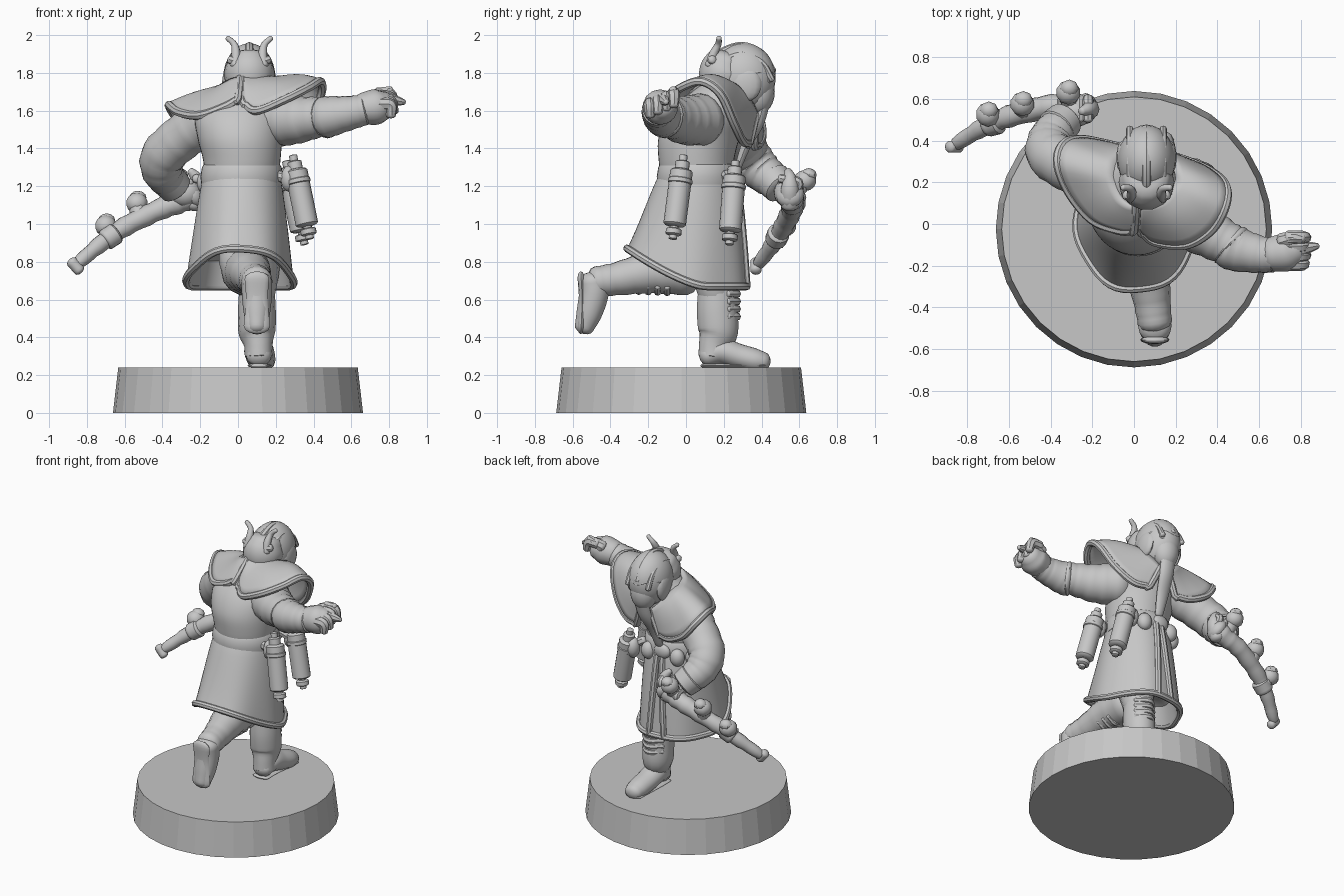
import bpy, bmesh, math
from mathutils import Vector

V = Vector
MAT = bpy.data.materials.new("plain_grey")
MAT.diffuse_color = (0.57, 0.57, 0.57, 1)


def finish(name, bm, angle=40, smooth=True):
    bmesh.ops.recalc_face_normals(bm, faces=bm.faces[:])
    me = bpy.data.meshes.new(name)
    bm.to_mesh(me)
    bm.free()
    me.materials.append(MAT)
    if smooth:
        me.polygons.foreach_set("use_smooth", [True] * len(me.polygons))
        me.set_sharp_from_angle(angle=math.radians(angle))
    ob = bpy.data.objects.new(name, me)
    bpy.context.collection.objects.link(ob)
    return ob


def spline(pts, steps=5):
    """Smooth curve through points of any dimension."""
    P = [V(p) for p in pts]
    P = [2 * P[0] - P[1]] + P + [2 * P[-1] - P[-2]]
    out = []
    for i in range(1, len(P) - 2):
        a, b, c, d = P[i - 1:i + 3]
        for k in range(steps):
            t = k / steps
            out.append(0.5 * (2 * b + (c - a) * t + (2 * a - 5 * b + 4 * c - d) * t * t
                              + (3 * b - a - 3 * c + d) * t ** 3))
    return out + [P[-2]]


def loft(name, rings, caps=True, angle=40, closed=False):
    bm = bmesh.new()
    R = [[bm.verts.new(p) for p in r] for r in rings]
    n = len(R[0])
    for a, b in zip(R, R[1:] + (R[:1] if closed else [])):
        for i in range(n):
            bm.faces.new((a[i], a[(i + 1) % n], b[(i + 1) % n], b[i]))
    if caps and not closed:
        bm.faces.new(R[0])
        bm.faces.new(R[-1])
    return finish(name, bm, angle)


def tube(name, pts, n=14, aspect=1, ref=(1, 0, 0), cap=0.6, steps=5, fold=0, closed=False):
    """Rounded limb through (x, y, z, radius) points."""
    S = spline(pts, steps) if steps else [V(p) for p in pts]
    C, rad = [p.xyz for p in S], [p[3] for p in S]
    rings, u = [], V(ref)
    for i, c in enumerate(C):
        lo, hi = (C[i - 1], C[(i + 1) % len(C)]) if closed else (C[max(i - 1, 0)], C[min(i + 1, len(C) - 1)])
        t = (hi - lo).normalized()
        u = (u - u.dot(t) * t)
        if u.length < 0.05:
            u = t.orthogonal()
        u.normalize()
        w = t.cross(u)
        r = rad[i] * (1 + fold * math.sin(i * 2.2))

        def ring(off, s):
            return [c + t * off + (u * math.cos(k * math.tau / n) + w * aspect * math.sin(k * math.tau / n)) * r * s
                    for k in range(n)]
        ang = [math.radians(a) for a in (80, 55, 28)]
        if i == 0 and cap and not closed:
            rings += [ring(-r * cap * math.sin(a), math.cos(a)) for a in ang]
        rings.append(ring(0, 1))
        if i == len(C) - 1 and cap and not closed:
            rings += [ring(r * cap * math.sin(a), math.cos(a)) for a in reversed(ang)]
    return loft(name, rings, closed=closed)


def ball(name, c, s, seg=20):
    bm = bmesh.new()
    bmesh.ops.create_uvsphere(bm, u_segments=seg, v_segments=seg // 2 + 2, radius=1)
    for v in bm.verts:
        v.co = V((v.co.x * s[0], v.co.y * s[1], v.co.z * s[2])) + V(c)
    return finish(name, bm)


def ellipse(cx, cy, rx, ry, z, n=40):
    return [V((cx + rx * math.cos(k * math.tau / n), cy + ry * math.sin(k * math.tau / n), z)) for k in range(n)]


# Round tapered base
bm = bmesh.new()
bmesh.ops.create_cone(bm, cap_ends=True, segments=32, radius1=0.662, radius2=0.634, depth=0.24)
bmesh.ops.translate(bm, verts=bm.verts, vec=(0, -0.025, 0.12))
finish("base", bm, smooth=False)

# Standing leg, boot and foot
tube("front_thigh", [(0.09, 0.1, 0.86, 0.125), (0.1, 0.14, 0.76, 0.12), (0.1, 0.16, 0.62, 0.095)])
tube("front_boot_shaft", [(0.1, 0.165, 0.65, 0.094), (0.1, 0.165, 0.54, 0.1), (0.1, 0.17, 0.43, 0.098),
                          (0.108, 0.15, 0.36, 0.076), (0.11, 0.145, 0.3, 0.074)], aspect=1.1, cap=0.15)
tube("front_foot", [(0.11, 0.11, 0.3, 0.066), (0.112, 0.19, 0.325, 0.08), (0.118, 0.28, 0.3, 0.078),
                    (0.125, 0.36, 0.28, 0.074), (0.125, 0.41, 0.27, 0.062)], aspect=0.85)
tube("front_sole", [(0.11, 0.1, 0.25, 0.06), (0.11, 0.2, 0.25, 0.06), (0.125, 0.41, 0.25, 0.066)], aspect=0.2, cap=0.4)
for i in range(4):
    z = 0.51 + i * 0.04
    tube("front_boot_strap", [(0.03, 0.22, z, 0.02), (0.1, 0.268, z, 0.023), (0.17, 0.22, z, 0.02)], n=8)

# Trailing leg, kicked up behind
tube("rear_thigh", [(0.03, 0.07, 0.88, 0.13), (0.03, 0.03, 0.8, 0.13), (0.05, -0.06, 0.745, 0.125)])
tube("rear_shin", [(0.04, 0.0, 0.75, 0.13), (0.06, -0.18, 0.745, 0.115), (0.085, -0.36, 0.71, 0.09),
                   (0.1, -0.47, 0.695, 0.082)], fold=0.02)
tube("rear_boot", [(0.1, -0.49, 0.7, 0.08), (0.1, -0.488, 0.63, 0.08), (0.1, -0.512, 0.53, 0.07),
                   (0.1, -0.54, 0.45, 0.052)])
tube("rear_sole", [(0.1, -0.555, 0.71, 0.065), (0.1, -0.55, 0.6, 0.058), (0.1, -0.555, 0.46, 0.07)], aspect=0.3)
for i in range(6):
    y = -0.1 - i * 0.05
    z = 0.638 + i * 0.002
    tube("rear_shin_strap", [(0.01, y, z + 0.03, 0.018), (0.07, y, z, 0.02), (0.13, y, z + 0.03, 0.018)], n=8)


# Flared coat skirt, hem rising at the back, shallow hollow underneath
def skirt(a, t):
    s = 1 + 0.02 * t * math.sin(6 * a + 1)
    f = t ** 0.75
    x = 0.02 - 0.01 * t + (0.195 + 0.085 * f) * math.cos(a) * s
    y = 0.06 - 0.055 * t + (0.19 + 0.13 * f) * math.sin(a) * s
    hem = 0.67 + 0.2 * max(0, (0.1 - y) / 0.41) ** 1.4
    return V((x, y, 1.28 + (hem - 1.28) * t))


def skirt_ring(t, s=1):
    c = V((0.01, 0.01, 0))
    return [c + (p - c) * s + V((0, 0, p.z * (1 - s))) for p in (skirt(k * math.tau / N, t) for k in range(N))]


N = 56
loft("coat_skirt", [skirt_ring(j / 12) for j in range(13)] + [skirt_ring(1, 0.93), skirt_ring(0.9, 0.91),
                                                              skirt_ring(0.78, 0.88), skirt_ring(0.72, 0.7)])
tube("coat_hem", [(*p, 0.021) for p in skirt_ring(1)], n=8, steps=0, closed=True)
for da in (-0.2, 0.2):
    tube("coat_front_trim", [(*skirt(math.pi / 2 + da * (0.4 + 0.6 * j / 8), j / 8), 0.022) for j in range(9)], n=8, steps=0)

# Torso leaning forward
prof = spline([(0.02, 0.06, 0.195, 0.19, 1.24), (0.02, 0.055, 0.205, 0.2, 1.34), (0.01, 0.07, 0.225, 0.215, 1.46),
               (0.01, 0.12, 0.235, 0.21, 1.58), (0.03, 0.18, 0.18, 0.16, 1.69), (0.05, 0.24, 0.1, 0.11, 1.77)])
loft("torso", [ellipse(*p) for p in prof])
loft("belt", [ellipse(0.02, 0.06, r - 0.004, r - 0.008, z) for r, z in
              ((0.19, 1.2), (0.218, 1.21), (0.223, 1.25), (0.215, 1.3), (0.206, 1.315), (0.19, 1.32))])
ball("belt_buckle", (0.0, 0.265, 1.25), (0.06, 0.03, 0.05))
for x, y in ((-0.1, 0.24), (0.12, 0.25), (-0.17, 0.17)):
    ball("belt_pouch", (x, y, 1.22), (0.05, 0.045, 0.06), 14)

# Two mantle flaps, back to front over each shoulder
flaps = {
    "right_mantle": (0.025,
        [(.03, .09, 1.77), (.08, .1, 1.77), (.14, .13, 1.77), (.18, .18, 1.765), (.2, .21, 1.75), (.19, .26, 1.73),
         (.17, .31, 1.69), (.13, .35, 1.63), (.09, .37, 1.58)],
        [(.03, -.03, 1.64), (.1, -.085, 1.6), (.25, -.1, 1.66), (.37, -.03, 1.72), (.435, .08, 1.755), (.44, .18, 1.69),
         (.37, .25, 1.54), (.26, .3, 1.44), (.15, .335, 1.43)]),
    "left_mantle": (0.01,
        [(.01, .09, 1.77), (-.03, .1, 1.76), (-.06, .13, 1.745), (-.08, .18, 1.73), (-.09, .22, 1.72), (-.09, .27, 1.71),
         (-.07, .31, 1.68), (-.03, .35, 1.63), (.02, .37, 1.58)],
        [(0, -.03, 1.66), (-.07, -.03, 1.62), (-.2, .02, 1.575), (-.31, .15, 1.59), (-.365, .29, 1.63), (-.34, .38, 1.58),
         (-.26, .405, 1.48), (-.14, .385, 1.42), (-.04, .36, 1.42)])}
for name, (bulge, inner, outer) in flaps.items():
    A, B = spline(inner, 4), spline(outer, 4)
    bm = bmesh.new()
    rows = []
    for j in range(7):
        t = j / 6
        rows.append([bm.verts.new(a.lerp(b, t) + V((0, 0, bulge * math.sin(math.pi * t)))) for a, b in zip(A, B)])
    for r, q in zip(rows, rows[1:]):
        for i in range(len(A) - 1):
            bm.faces.new((r[i], r[i + 1], q[i + 1], q[i]))
    m = finish(name, bm).modifiers.new("thickness", "SOLIDIFY")
    m.thickness, m.offset = 0.03, 0
    tube(name + "_rim", [(*p, 0.023) for p in [A[0]] + B + [A[-1]]], n=8, steps=2)

# Head, masked helmet with low ridges and curved horns
ball("neck", (0.05, 0.25, 1.71), (0.11, 0.12, 0.11))
ball("head", (0.06, 0.305, 1.775), (0.138, 0.17, 0.182), 28)
ball("face_mask", (0.06, 0.385, 1.7), (0.09, 0.085, 0.12))
tube("helmet_back", [(0.06, 0.21, 1.71, 0.118), (0.06, 0.2, 1.8, 0.134), (0.06, 0.22, 1.87, 0.112)], cap=0.4)
for x, w, d in ((-0.02, 0.018, -0.045), (0.06, 0.024, -0.003), (0.14, 0.018, -0.045)):
    tube("helmet_ridge", [(x, 0.14, 1.86, w), (x, 0.2, 1.915 + d, w), (x, 0.3, 1.943 + d, w),
                          (x, 0.4, 1.9 + d, w), (x, 0.455, 1.81 + d, w)], n=8)
tube("brow", [(-0.05, 0.37, 1.8, 0.018), (0.0, 0.43, 1.805, 0.022), (0.06, 0.455, 1.785, 0.02),
              (0.12, 0.43, 1.805, 0.022), (0.17, 0.37, 1.8, 0.018)], n=8)
for s in (-1, 1):
    def hx(d): return 0.06 + s * d
    tube("helmet_horn", [(hx(0.075), 0.125, 1.84, 0.026), (hx(0.07), 0.145, 1.9, 0.024), (hx(0.08), 0.17, 1.95, 0.018),
                         (hx(0.115), 0.175, 1.985, 0.014)], n=10)
    tube("helmet_flange", [(hx(0.04), 0.12, 1.85, 0.022), (hx(0.1), 0.14, 1.87, 0.024)], n=8)
    ball("eye_lens", (hx(0.06), 0.435, 1.765), (0.03, 0.022, 0.026), 12)
    ball("cheek_guard", (hx(0.115), 0.32, 1.74), (0.03, 0.08, 0.09), 14)
tube("mask_beard", [(0.06, 0.41, 1.63, 0.055), (0.05, 0.38, 1.53, 0.052), (0.03, 0.32, 1.42, 0.045), (0.02, 0.275, 1.3, 0.03)],
     aspect=0.6)

# Outstretched right arm with cuff and half-closed hand
tube("right_upper_arm", [(0.18, 0.08, 1.55, 0.14), (0.3, -0.01, 1.55, 0.128), (0.42, -0.08, 1.565, 0.108),
                         (0.5, -0.12, 1.575, 0.1)], n=18, fold=0.03, ref=(0, 0, 1))
tube("right_forearm", [(0.46, -0.1, 1.565, 0.112), (0.49, -0.12, 1.57, 0.108), (0.6, -0.145, 1.59, 0.09),
                       (0.67, -0.15, 1.605, 0.082)], n=18, fold=0.02, ref=(0, 0, 1), cap=0.25)
tube("right_palm", [(0.66, -0.145, 1.61, 0.084), (0.73, -0.135, 1.62, 0.094), (0.78, -0.12, 1.63, 0.075)], ref=(0, 0, 1))
for i, y in enumerate((-0.19, -0.15, -0.105, -0.065)):
    z = 1.61 + i * 0.018
    tube("right_finger", [(0.74, y, z + 0.025, 0.035), (0.805, y, z + 0.02, 0.034),
                          (0.81 + 0.015 * (i % 2), y, z - 0.035, 0.026)], n=8)
tube("right_thumb", [(0.71, -0.08, 1.67, 0.038), (0.77, -0.065, 1.695, 0.032), (0.81, -0.07, 1.71, 0.02)], n=8)
tube("right_forefinger", [(0.8, -0.12, 1.66, 0.034), (0.85, -0.11, 1.65, 0.024), (0.88, -0.105, 1.645, 0.014)], n=8)

# Bent left arm gripping the staff
tube("left_upper_arm", [(-0.16, 0.2, 1.55, 0.13), (-0.28, 0.26, 1.47, 0.122), (-0.395, 0.33, 1.365, 0.118),
                        (-0.4, 0.4, 1.28, 0.108), (-0.36, 0.47, 1.225, 0.092)], n=18, fold=0.025)
tube("left_cuff", [(-0.37, 0.46, 1.235, 0.098), (-0.33, 0.5, 1.19, 0.09)], n=18, cap=0.2)
ball("left_fist", (-0.28, 0.535, 1.165), (0.085, 0.07, 0.075))
for i in range(4):
    x, z = -0.34 + i * 0.04, 1.125 + i * 0.022
    tube("left_finger", [(x, 0.5, z + 0.05, 0.024), (x, 0.595, z + 0.03, 0.026), (x, 0.57, z - 0.03, 0.022)], n=8)

# Knobbed staff with a crossbar tip
tube("staff", [(-0.23, 0.55, 1.16, 0.075), (-0.3, 0.56, 1.12, 0.062), (-0.42, 0.56, 1.075, 0.057), (-0.6, 0.515, 0.985, 0.052),
               (-0.72, 0.465, 0.9, 0.045), (-0.85, 0.385, 0.79, 0.034)], fold=0.06)
tube("staff_tip", [(-0.88, 0.37, 0.8, 0.03), (-0.84, 0.37, 0.755, 0.03)], n=10)
tube("staff_collar", [(-0.65, 0.49, 0.95, 0.06), (-0.7, 0.475, 0.915, 0.058)], n=12, cap=0.3)
tube("staff_horn", [(-0.24, 0.55, 1.1, 0.05), (-0.215, 0.55, 1.18, 0.05), (-0.22, 0.55, 1.24, 0.035),
                    (-0.25, 0.54, 1.28, 0.02)], n=10)
for kx, ky, kz, sx, sy, sz in ((-.315, .63, 1.23, -.3, .56, 1.15), (-.535, .575, 1.11, -.52, .54, 1.03),
                               (-.7, .525, .99, -.67, .49, .94)):
    tube("staff_stem", [(sx, sy, sz, 0.05), (kx, ky, kz, 0.045)], n=10)
    ball("staff_knob", (kx, ky, kz), (0.06, 0.06, 0.056), 10)
    ball("staff_knob_cap", (kx + 0.005, ky + 0.02, kz + 0.03), (0.045, 0.042, 0.036), 8)

# Two canisters on the right hip, with nozzles and straps
for top, bot in ((V((0.31, -0.025, 1.27)), V((0.365, -0.06, 1.0))), (V((0.275, 0.255, 1.24)), V((0.335, 0.235, 0.97)))):
    d = (bot - top).normalized()

    def part(name, a, b, r, cap=0.2):
        tube(name, [(*(top + d * a), r), (*(top + d * b), r)], n=16, cap=cap, steps=1)
    L = (bot - top).length
    part("canister_body", -0.01, L, 0.06, 0.25)
    part("canister_neck", -0.06, 0, 0.038)
    part("canister_valve", -0.095, -0.06, 0.022)
    part("canister_band", 0.035, 0.055, 0.065)
    part("canister_nozzle", L, L + 0.08, 0.022)
    part("canister_nozzle_rim", L + 0.03, L + 0.055, 0.042)
    tube("canister_strap", [(*(top + d * 0.04), 0.03), (0.18, top.y * 0.8 + 0.01, 1.26, 0.03)], n=8)
    ball("canister_bracket", top + V((-0.04, 0.0, -0.03)), (0.045, 0.05, 0.07), 10)
